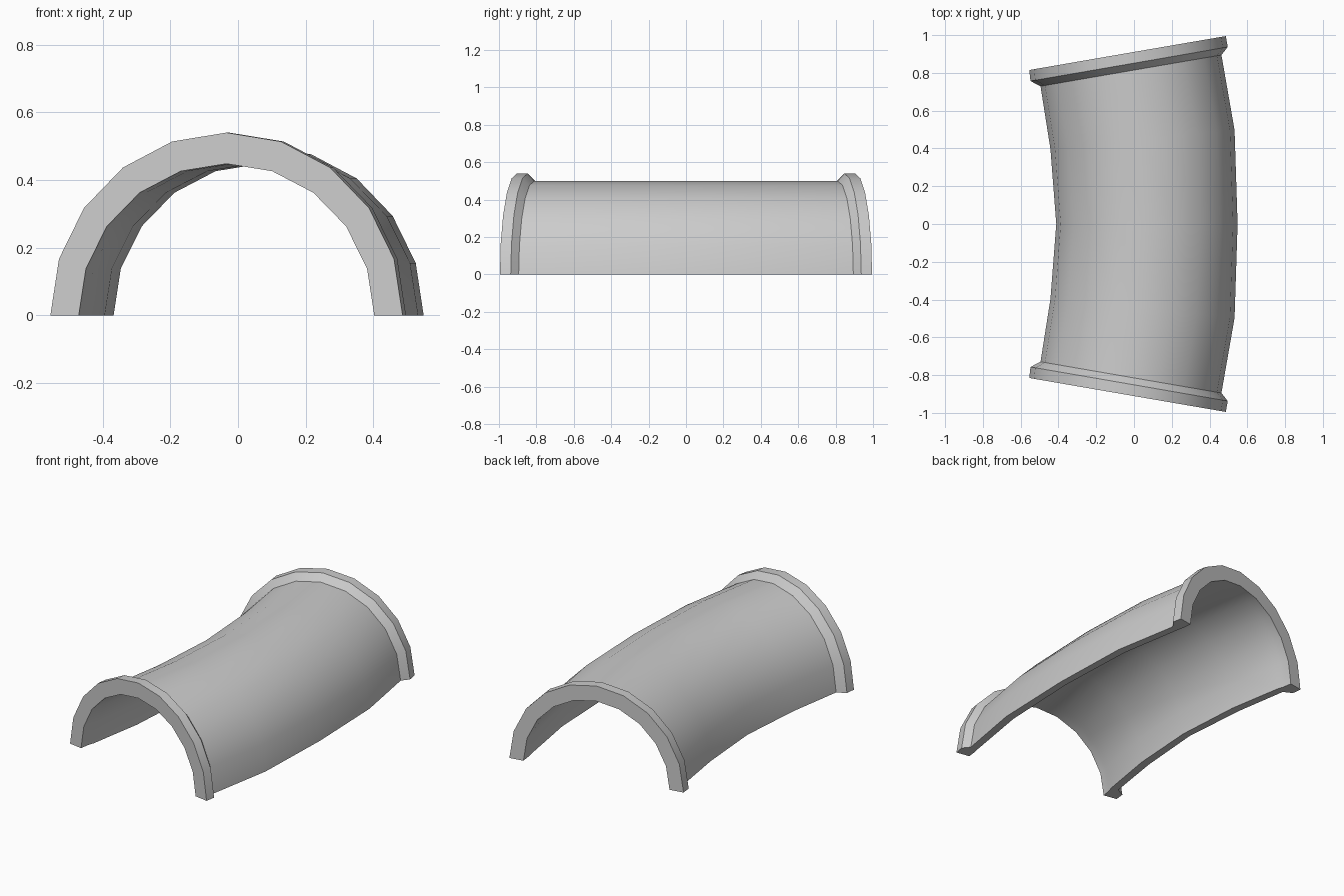
import bpy, bmesh
from math import sin, cos, pi, radians

if "Cube" in bpy.data.objects:
    bpy.data.objects.remove(bpy.data.objects["Cube"])

SEG = 10  # facets around the half pipe

# stations from one end to the middle:
# centre x, centre y, tilt, outer half width, outer height, inner half width
HALF = [
    (-0.034, 0.905, 9.8, 0.528, 0.54, 0.443),   # end face of collar
    (-0.026, 0.847, 9.8, 0.530, 0.54, 0.442),   # inner edge of collar
    (-0.016, 0.812, 9.8, 0.486, 0.50, 0.440),   # foot of collar chamfer
    (0.045, 0.447, 5.9, 0.490, 0.50, 0.441),
]
MID = (0.0685, 0.0, 0.0, 0.480, 0.50, 0.436)
INNER_H = 0.448
stations = ([(x, -y, -t, a, b, c) for x, y, t, a, b, c in HALF]
            + [MID] + HALF[::-1])


def arc(bm, x, y, tilt, rx, rz):
    """Half-round row of vertices standing on z = 0."""
    t = radians(tilt)
    row = []
    for i in range(SEG + 1):
        a = pi * i / SEG
        u = rx * cos(a)
        row.append(bm.verts.new((x + u * cos(t), y + u * sin(t),
                                 max(0.0, rz * sin(a)))))
    return row


# curved half pipe: each station is a closed loop (outer arc, then inner arc back)
bm = bmesh.new()
loops = []
for x, y, t, rx, rz, ri in stations:
    loops.append(arc(bm, x, y, t, rx, rz) + arc(bm, x, y, t, ri, INNER_H)[::-1])
n = len(loops[0])
for p, q in zip(loops, loops[1:]):
    for i in range(n):
        j = (i + 1) % n
        bm.faces.new((p[i], p[j], q[j], q[i]))

# end faces of the collars
for lp in (loops[0], loops[-1]):
    for i in range(SEG):
        bm.faces.new((lp[i], lp[i + 1], lp[n - 2 - i], lp[n - 1 - i]))
bmesh.ops.recalc_face_normals(bm, faces=bm.faces)

mesh = bpy.data.meshes.new("curved_half_pipe")
bm.to_mesh(mesh)
bm.free()
pipe = bpy.data.objects.new("curved_half_pipe", mesh)
bpy.context.collection.objects.link(pipe)
bpy.context.view_layer.objects.active = pipe
pipe.select_set(True)
bpy.ops.object.shade_smooth_by_angle(angle=radians(30))
